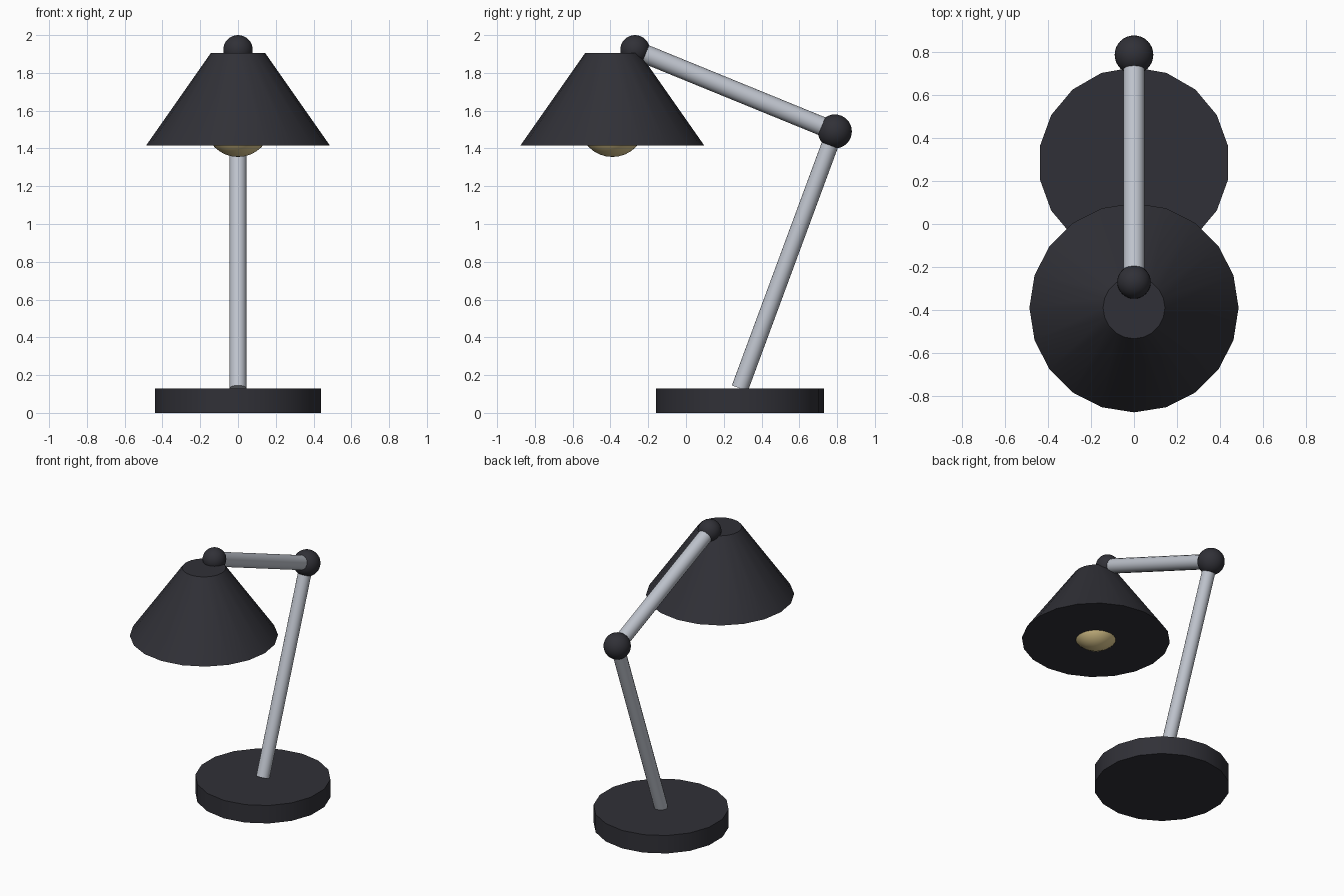
import bpy
from mathutils import Vector

cube = bpy.data.objects.get("Cube")
if cube:
    bpy.data.objects.remove(cube, do_unlink=True)


def material(name, rgb):
    mat = bpy.data.materials.new(name)
    mat.use_nodes = True
    color = (*rgb, 1.0)
    mat.diffuse_color = color
    mat.node_tree.nodes["Principled BSDF"].inputs["Base Color"].default_value = color
    return mat


charcoal = material("charcoal", (0.03, 0.03, 0.038))
silver = material("silver", (0.52, 0.55, 0.61))
warm_glass = material("warm_glass", (0.75, 0.6, 0.28))


def finish(name, mat):
    obj = bpy.context.object
    obj.name = obj.data.name = name
    obj.data.materials.append(mat)
    bpy.ops.object.shade_smooth_by_angle()
    return obj


def ball(name, center, radius, mat):
    bpy.ops.mesh.primitive_uv_sphere_add(
        segments=32, ring_count=16, radius=radius, location=center)
    return finish(name, mat)


def rod(name, start, end, radius, mat):
    axis = end - start
    bpy.ops.mesh.primitive_cylinder_add(
        vertices=16, radius=radius, depth=axis.length, location=(start + end) / 2)
    bpy.context.object.rotation_euler = axis.to_track_quat('Z', 'Y').to_euler()
    return finish(name, mat)


# Joint positions along the arm
foot = Vector((0, 0.285, 0.13))
elbow = Vector((0, 0.788, 1.49))
head = Vector((0, -0.27, 1.922))

# Round weighted base
bpy.ops.mesh.primitive_cylinder_add(
    vertices=18, radius=0.445, depth=0.13, location=(0, 0.285, 0.065))
finish("base", charcoal)

# Two-part arm with ball joints
rod("lower_arm", foot, elbow, 0.045, silver)
rod("upper_arm", elbow, head, 0.05, silver)
ball("elbow_joint", elbow, 0.09, charcoal)
ball("head_joint", head, 0.078, charcoal)

# Closed conical shade with the bulb showing below
bpy.ops.mesh.primitive_cone_add(
    vertices=20, radius1=0.487, radius2=0.144, depth=0.49,
    location=(0, -0.39, 1.66))
finish("shade", charcoal)
ball("bulb", (0, -0.39, 1.53), 0.175, warm_glass)
